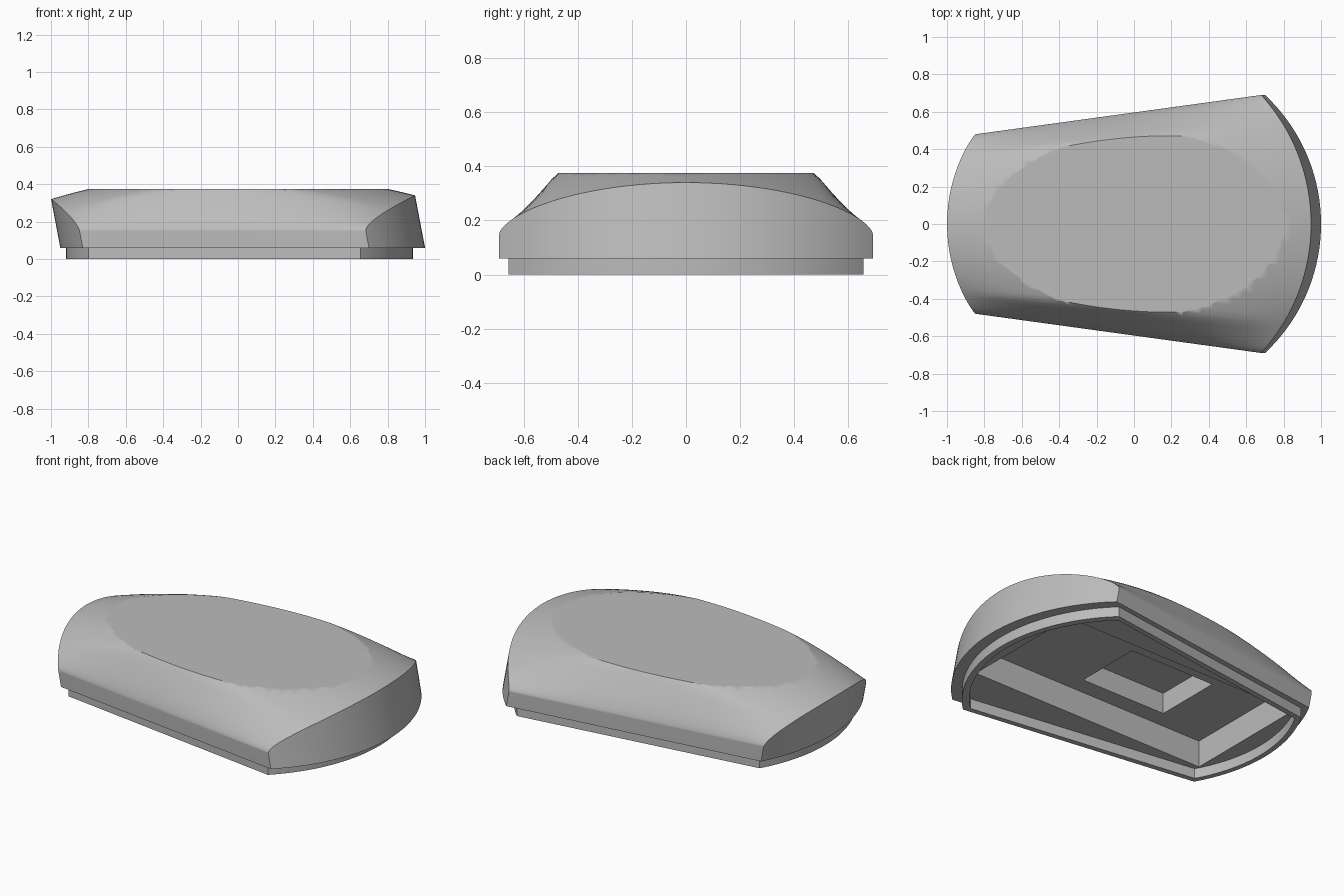
import bpy, bmesh, math

cube = bpy.data.objects.get("Cube")
if cube:
    bpy.data.objects.remove(cube, do_unlink=True)

grey = bpy.data.materials.new("plain_grey")
grey.use_nodes = True
colour = (0.5, 0.5, 0.5, 1)
grey.diffuse_color = colour
grey.node_tree.nodes["Principled BSDF"].inputs["Base Color"].default_value = colour

BASE, TOP = 0.06, 0.375
NU, NV = 40, 48
VS = [math.sin(math.pi / 2 * (2 * j / NV - 1)) for j in range(NV + 1)]


def bulge(half, sag, v):
    """Height of a circular end arc at the fraction v of its half chord."""
    r = (half * half + sag * sag) / (2 * sag)
    return math.sqrt(r * r - (half * v) ** 2) - (r - sag)


def plan(u, v, left, right):
    """Plan position between two bowed ends, each (corner x, half width, sag)."""
    xl = left[0] - bulge(left[1], left[2], v)
    xr = right[0] + bulge(right[1], right[2], v)
    return xl + (xr - xl) * u, v * (left[1] + (right[1] - left[1]) * u)


def finish(name, bm, angle=35):
    bmesh.ops.recalc_face_normals(bm, faces=bm.faces)
    mesh = bpy.data.meshes.new(name)
    bm.to_mesh(mesh)
    bm.free()
    ob = bpy.data.objects.new(name, mesh)
    bpy.context.collection.objects.link(ob)
    mesh.materials.append(grey)
    bpy.ops.object.select_all(action='DESELECT')
    ob.select_set(True)
    bpy.context.view_layer.objects.active = ob
    bpy.ops.object.shade_smooth_by_angle(angle=math.radians(angle))
    mod = ob.modifiers.new("even_shading", 'WEIGHTED_NORMAL')
    mod.keep_sharp = True
    return ob


def ring_edges(bm, loop):
    return [bm.edges.get((a, b)) or bm.edges.new((a, b))
            for a, b in zip(loop, loop[1:] + loop[:1])]


def bridge(bm, a, b):
    n = len(a)
    for i in range(n):
        k = (i + 1) % n
        bm.faces.new((a[i], a[k], b[k], b[i]))


def fill_between(bm, outer, inner):
    edges = ring_edges(bm, outer) + ring_edges(bm, inner)
    bmesh.ops.triangle_fill(bm, edges=edges, use_beauty=True)


def rectangle(bm, x0, x1, y0, y1, z):
    return [bm.verts.new((x, y, z)) for x, y in ((x0, y0), (x1, y0), (x1, y1), (x0, y1))]


def boundary():
    """Grid indices around the outline, in order."""
    return ([(i, 0) for i in range(NU)] + [(NU, j) for j in range(NV)]
            + [(i, NV) for i in range(NU, 0, -1)] + [(0, j) for j in range(NV, 0, -1)])


# Domed cover: lofted crown with leaning ends, cut flat on top
LEFT, RIGHT = (-0.83, 0.48, 0.12), (0.70, 0.69, 0.30)


def crown(u, v):
    arch = max(0, 1 - v * v) ** 0.62
    rise = 0.135 * min(1, (1 - abs(v)) / 0.23)
    return 0.15 + (0.17 + 0.02 * u) * arch + 4 * rise * u * (1 - u)


bm = bmesh.new()
grid = {}
for i in range(NU + 1):
    for j, v in enumerate(VS):
        u = i / NU
        x, y = plan(u, v, LEFT, RIGHT)
        z = crown(u, v)
        grid[i, j] = bm.verts.new((x - 0.19 * (z - BASE), y, z))
for i in range(NU):
    for j in range(NV):
        bm.faces.new((grid[i, j], grid[i + 1, j], grid[i + 1, j + 1], grid[i, j + 1]))
rim = [bm.verts.new((*plan(i / NU, VS[j], LEFT, RIGHT), BASE)) for i, j in boundary()]
bridge(bm, [grid[k] for k in boundary()], rim)
cut = bmesh.ops.bisect_plane(bm, geom=bm.verts[:] + bm.edges[:] + bm.faces[:],
                             plane_co=(0, 0, TOP), plane_no=(0, 0, 1), clear_outer=True)
loop = [e for e in cut["geom_cut"] if isinstance(e, bmesh.types.BMEdge)]
bmesh.ops.edgeloop_fill(bm, edges=loop)

# Underside of the cover: a wide pocket with a smaller, deeper one inside
wide = (-0.785, 0.785, -0.39, 0.39)
small = (-0.445, 0.118, -0.285, 0.125)
wide_rim, wide_floor = rectangle(bm, *wide, BASE), rectangle(bm, *wide, 0.22)
small_rim, small_floor = rectangle(bm, *small, 0.22), rectangle(bm, *small, 0.345)
fill_between(bm, rim, wide_rim)
bridge(bm, wide_rim, wide_floor)
fill_between(bm, wide_floor, small_rim)
bridge(bm, small_rim, small_floor)
bm.faces.new(small_floor)
finish("cover", bm)

# Thin inset lip below the cover
bm = bmesh.new()
outer = ((-0.80, 0.45, 0.12), (0.655, 0.655, 0.28))
inner = ((-0.78, 0.42, 0.11), (0.63, 0.62, 0.27))
loops = [[bm.verts.new((*plan(i / NU, VS[j], *ends), z)) for i, j in boundary()]
         for ends, z in ((outer, BASE), (outer, 0), (inner, 0), (inner, BASE))]
for a, b in zip(loops, loops[1:] + loops[:1]):
    bridge(bm, a, b)
finish("lower_lip", bm)
